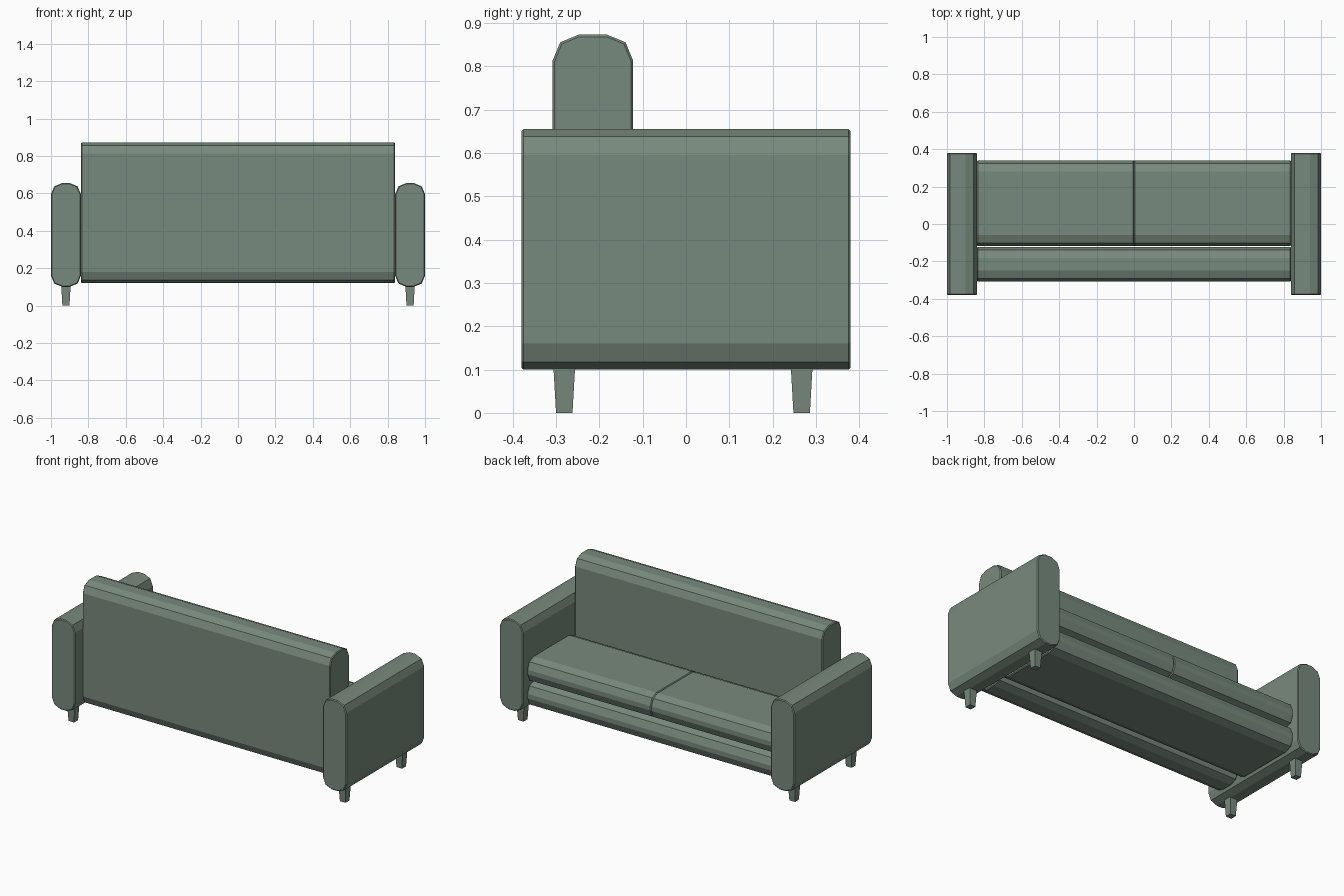
import bpy, bmesh
from mathutils import Vector

default = bpy.data.objects.get("Cube")
if default:
    bpy.data.objects.remove(default, do_unlink=True)

fabric = bpy.data.materials.new("sage green")
fabric.use_nodes = True
colour = (0.187, 0.253, 0.205, 1)
fabric.diffuse_color = colour
fabric.node_tree.nodes["Principled BSDF"].inputs["Base Color"].default_value = colour


def finish(name, bm):
    bmesh.ops.recalc_face_normals(bm, faces=bm.faces)
    mesh = bpy.data.meshes.new(name)
    bm.to_mesh(mesh)
    bm.free()
    mesh.materials.append(fabric)
    obj = bpy.data.objects.new(name, mesh)
    bpy.context.collection.objects.link(obj)
    return obj


def box(low, high):
    bm = bmesh.new()
    bmesh.ops.create_cube(bm, size=1)
    low, high = Vector(low), Vector(high)
    for v in bm.verts:
        v.co = (low + high) / 2 + v.co * (high - low)
    return bm


def padded_block(name, low, high, axis, radius=0.06):
    """Box with large rounded edges along one axis and softened end rims."""
    bm = box(low, high)
    along = [e for e in bm.edges
             if abs(e.verts[0].co[axis] - e.verts[1].co[axis]) > 1e-4]
    bmesh.ops.bevel(bm, geom=along, offset=radius, segments=2,
                    profile=0.5, affect='EDGES')
    bm.normal_update()
    rims = {e for f in bm.faces if abs(f.normal[axis]) > 0.99 for e in f.edges}
    bmesh.ops.bevel(bm, geom=list(rims), offset=0.005, segments=1,
                    affect='EDGES')
    return finish(name, bm)


def leg(name, x, y):
    """Square leg that tapers toward the floor."""
    bm = box((x - 0.025, y - 0.025, 0), (x + 0.025, y + 0.025, 0.105))
    for v in bm.verts:
        if v.co.z < 0.01:
            v.co.x = x + (v.co.x - x) * 0.76
            v.co.y = y + (v.co.y - y) * 0.76
    finish(name, bm)


# Backrest and seat base span the space between the arms
padded_block("backrest", (-0.84, -0.308, 0.12), (0.84, -0.122, 0.873), 0)
padded_block("seat_base", (-0.84, -0.118, 0.12), (0.84, 0.34, 0.268), 0)

# Mirrored arms, seat cushions and legs
for side, s in (("left", 1), ("right", -1)):
    xs = sorted((s * 0.84, s))
    padded_block(side + "_arm", (xs[0], -0.38, 0.10), (xs[1], 0.38, 0.655), 1)
    xs = sorted((0, s * 0.84))
    padded_block(side + "_seat_cushion", (xs[0], -0.118, 0.268),
                 (xs[1], 0.34, 0.416), 0)
    leg(side + "_front_leg", s * 0.92, -0.281)
    leg(side + "_back_leg", s * 0.92, 0.267)
